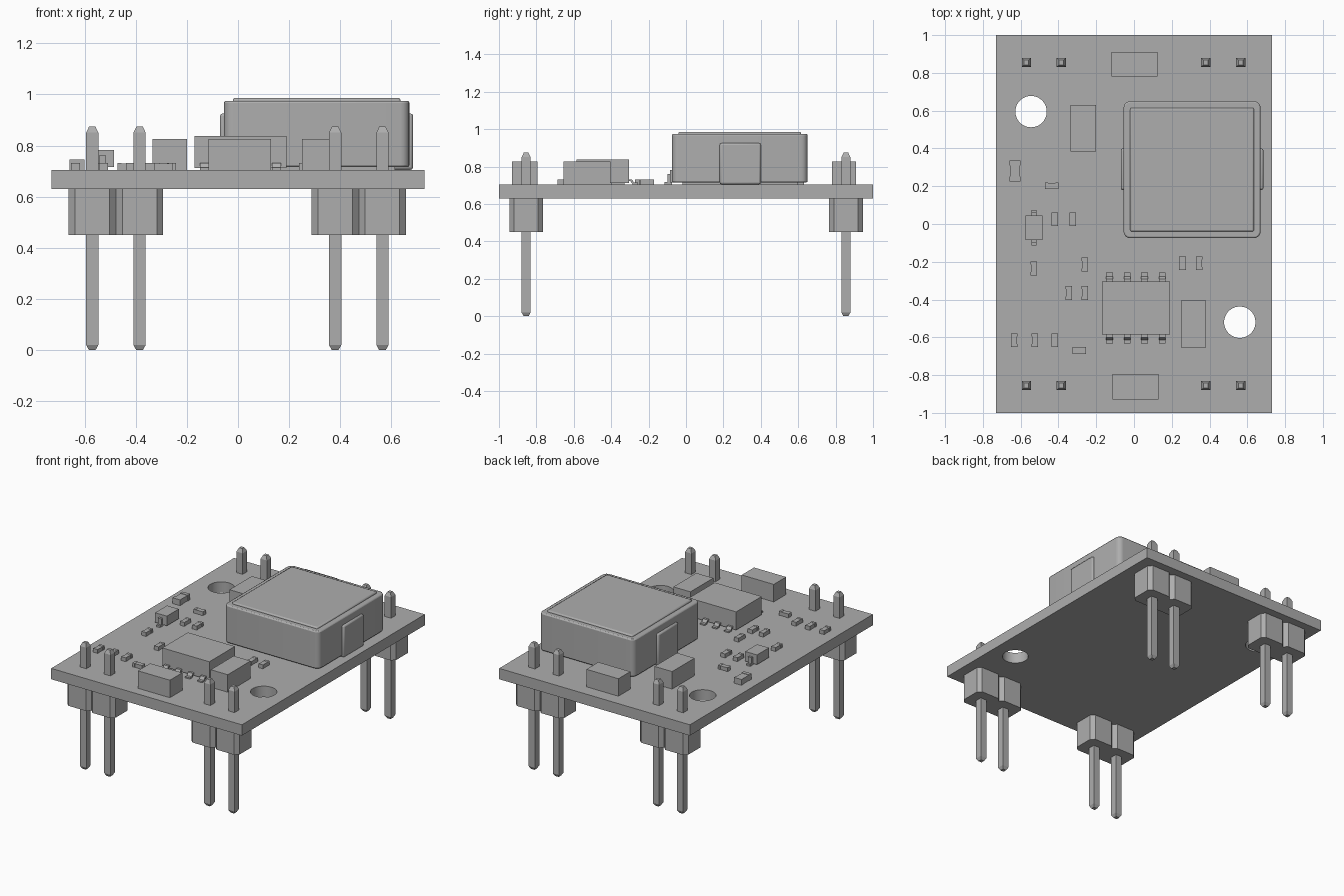
import bpy, bmesh
from mathutils import Matrix, Vector

if "Cube" in bpy.data.objects:
    bpy.data.objects.remove(bpy.data.objects["Cube"])

GREY = (0.42, 0.42, 0.42, 1)
mat = bpy.data.materials.new("neutral grey")
mat.use_nodes = True
mat.diffuse_color = GREY
mat.node_tree.nodes["Principled BSDF"].inputs["Base Color"].default_value = GREY

BOTTOM, TOP = 0.63, 0.705


def finish(name, bm):
    bmesh.ops.recalc_face_normals(bm, faces=bm.faces)
    mesh = bpy.data.meshes.new(name)
    bm.to_mesh(mesh)
    bm.free()
    mesh.materials.append(mat)
    obj = bpy.data.objects.new(name, mesh)
    bpy.context.collection.objects.link(obj)
    return obj


def add_box(bm, x, y, z):
    """Box from (low, high) ranges."""
    ranges = (x, y, z)
    centre = Vector([sum(r) / 2 for r in ranges])
    size = Vector([r[1] - r[0] for r in ranges])
    return bmesh.ops.create_cube(
        bm, size=1, matrix=Matrix.Translation(centre) @ Matrix.Diagonal(size.to_4d()))


def box(name, x, y, z):
    bm = bmesh.new()
    add_box(bm, x, y, z)
    return finish(name, bm)


def loft(bm, rings):
    """Skin a stack of equal-sized point rings and cap both ends."""
    loops = [[bm.verts.new(p) for p in ring] for ring in rings]
    n = len(loops[0])
    for a, b in zip(loops, loops[1:]):
        for i in range(n):
            bm.faces.new((a[i], a[(i + 1) % n], b[(i + 1) % n], b[i]))
    bm.faces.new(loops[0])
    bm.faces.new(loops[-1])


def square(x, y, z, h):
    return [(x - h, y - h, z), (x + h, y - h, z), (x + h, y + h, z), (x - h, y + h, z)]


def octagon(x, y, z, hx, hy, c):
    return [(x + a, y + b, z) for a, b in (
        (c - hx, -hy), (hx - c, -hy), (hx, c - hy), (hx, hy - c),
        (hx - c, hy), (c - hx, hy), (-hx, hy - c), (-hx, c - hy))]


def bevel(obj, width, segments):
    mod = obj.modifiers.new("Rounded edges", 'BEVEL')
    mod.width, mod.segments = width, segments


def smooth(obj):
    bpy.ops.object.select_all(action='DESELECT')
    obj.select_set(True)
    bpy.context.view_layer.objects.active = obj
    bpy.ops.object.shade_smooth_by_angle()


# Circuit board with two mounting holes
board = box("circuit_board", (-0.73, 0.73), (-1, 1), (BOTTOM, TOP))
bm = bmesh.new()
for x, y in ((-0.545, 0.595), (0.56, -0.52)):
    bmesh.ops.create_cone(bm, cap_ends=True, segments=48, radius1=0.083, radius2=0.083,
                          depth=0.4, matrix=Matrix.Translation((x, y, TOP)))
cutter = finish("hole_cutter", bm)
cutter.hide_render = True
mod = board.modifiers.new("Holes", 'BOOLEAN')
mod.object, mod.operation, mod.solver = cutter, 'DIFFERENCE', 'EXACT'
bpy.context.view_layer.objects.active = board
bpy.ops.object.modifier_apply(modifier=mod.name)
bpy.data.objects.remove(cutter)
smooth(board)

# Header pins with tapered tips, in chamfered plastic housings
for side, y in (("front", -0.855), ("back", 0.855)):
    for hand, xs in (("right", (-0.57, -0.385)), ("left", (0.38, 0.565))):
        pins, housing = bmesh.new(), bmesh.new()
        for x in xs:
            loft(pins, [square(x, y, z, h) for z, h in
                        ((0, 0.013), (0.02, 0.024), (0.85, 0.024), (0.875, 0.012))])
            loft(housing, [octagon(x, y, z, 0.0925, 0.09, 0.025) for z in (0.45, BOTTOM)])
        finish(f"{side}_{hand}_pins", pins)
        finish(f"{side}_{hand}_housing", housing)

# Power inductor: rounded body, raised lid, foot and wrap-around side terminals
body = bmesh.new()
add_box(body, (-0.055, 0.67), (-0.075, 0.65), (0.715, 0.975))
upright = [e for e in body.edges if abs(e.verts[0].co.z - e.verts[1].co.z) > 0.1]
bmesh.ops.bevel(body, geom=upright, offset=0.035, segments=5, affect='EDGES', profile=0.5)
body = finish("inductor_body", body)
bevel(body, 0.008, 2)
smooth(body)
lid = box("inductor_lid", (-0.02, 0.635), (-0.04, 0.615), (0.96, 0.986))
bevel(lid, 0.008, 2)
smooth(lid)
box("inductor_foot", (0.0, 0.615), (-0.02, 0.595), (TOP, 0.72))
for hand, x in (("left", (0.55, 0.685)), ("right", (-0.07, 0.06))):
    tab = box(f"inductor_{hand}_terminal", x, (0.18, 0.4), (TOP, 0.925))
    bevel(tab, 0.01, 2)
    smooth(tab)

# Large plain capacitors
for name, x, y in (("front_capacitor", (-0.115, 0.13), (-0.93, -0.795)),
                   ("back_capacitor", (-0.12, 0.125), (0.78, 0.91)),
                   ("right_capacitor", (-0.335, -0.2), (0.385, 0.63)),
                   ("left_capacitor", (0.25, 0.38), (-0.655, -0.405))):
    box(name, x, y, (TOP, 0.826))

# Controller chip with eight bent leads
box("controller_chip", (-0.17, 0.19), (-0.585, -0.305), (0.712, 0.838))
leads = bmesh.new()
bend = ((0.12, 0.732), (0.155, 0.732), (0.168, 0.714), (0.188, 0.714),
        (0.188, TOP), (0.16, TOP), (0.148, 0.722), (0.12, 0.722))
for x in (-0.13, -0.036, 0.056, 0.15):
    for s in (-1, 1):
        loft(leads, [[(x + w, -0.445 + s * d, z) for d, z in bend] for w in (-0.018, 0.018)])
finish("chip_leads", leads)

# Small diode with bent leads at both ends
box("diode_body", (-0.575, -0.485), (-0.085, 0.045), (0.715, 0.782))
leads = bmesh.new()
for s in (-1, 1):
    outer = -0.02 + s * 0.095
    add_box(leads, (-0.543, -0.517), sorted((outer, outer - s * 0.04)), (TOP, 0.718))
    add_box(leads, (-0.543, -0.517), sorted((outer - s * 0.015, outer - s * 0.04)), (TOP, 0.76))
finish("diode_leads", leads)


def chip_part(name, x, y, width, length, height, turned=False):
    """Surface-mount part: slim body between two end caps."""
    bm = bmesh.new()
    for a, b, w, h in ((-0.5, -0.27, 1, 1), (0.27, 0.5, 1, 1), (-0.3, 0.3, 0.9, 0.94)):
        across, along = (-w * width / 2, w * width / 2), (a * length, b * length)
        if turned:
            across, along = along, across
        add_box(bm, [x + v for v in across], [y + v for v in along], (TOP, TOP + h * height))
    finish(name, bm)


# Small resistors and capacitors
spots = ((-0.635, -0.615), (-0.525, -0.615), (-0.42, -0.615), (-0.53, -0.235),
         (-0.26, -0.215), (-0.345, -0.365), (-0.26, -0.365), (-0.42, 0.025),
         (-0.325, 0.025), (0.257, -0.208), (0.345, -0.208))
for i, (x, y) in enumerate(spots, 1):
    chip_part(f"small_resistor_{i}", x, y, 0.035, 0.073, 0.027)
chip_part("front_turned_resistor", -0.29, -0.67, 0.035, 0.073, 0.027, True)
chip_part("back_turned_resistor", -0.435, 0.202, 0.035, 0.073, 0.027, True)
chip_part("indicator_lamp", -0.63, 0.28, 0.058, 0.11, 0.04)
